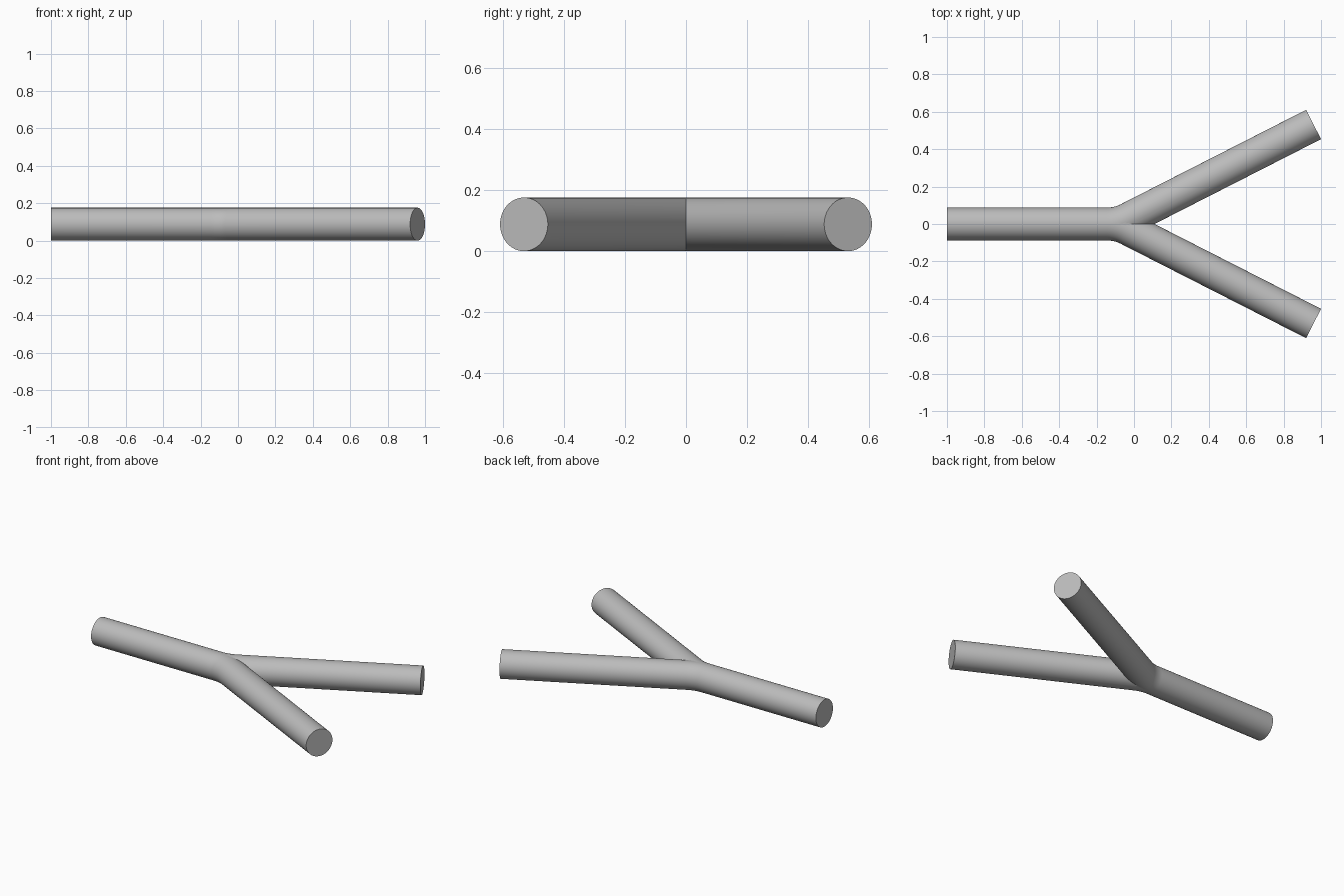
import bpy, bmesh, math
from mathutils import Vector

cube = bpy.data.objects.get("Cube")
if cube:
    bpy.data.objects.remove(cube, do_unlink=True)

RADIUS = 0.088
SIDES = 64
ANGLE = math.radians(27)
END = Vector((0.96, 0.532, RADIUS))
BEND_REACH = 0.06      # distance from the bend corner to each end of its arc
BEND_STEPS = 8

# Plain grey material
grey = bpy.data.materials.new("plain_grey")
grey.use_nodes = True
colour = (0.5, 0.5, 0.5, 1)
grey.diffuse_color = colour
grey.node_tree.nodes["Principled BSDF"].inputs["Base Color"].default_value = colour

# Centre line: straight trunk, short arc, straight branch
corner_x = END.x - END.y / math.tan(ANGLE)
arc_radius = BEND_REACH / math.tan(ANGLE / 2)
path = [(Vector((-1, 0, RADIUS)), 0.0)]
for i in range(BEND_STEPS + 1):
    a = ANGLE * i / BEND_STEPS
    x = corner_x - BEND_REACH + arc_radius * math.sin(a)
    y = arc_radius * (1 - math.cos(a))
    path.append((Vector((x, y, RADIUS)), a))
path.append((END, ANGLE))

# Sweep a round section along the centre line
bm = bmesh.new()
rings = []
for centre, a in path:
    side = Vector((-math.sin(a), math.cos(a), 0))
    ring = []
    for k in range(SIDES):
        t = math.tau * k / SIDES
        ring.append(bm.verts.new(centre + RADIUS * (side * math.cos(t) + Vector((0, 0, math.sin(t))))))
    rings.append(ring)
for r0, r1 in zip(rings, rings[1:]):
    for k in range(SIDES):
        n = (k + 1) % SIDES
        bm.faces.new((r0[k], r0[n], r1[n], r1[k]))
bm.faces.new(rings[0])
bm.faces.new(rings[-1])
bmesh.ops.recalc_face_normals(bm, faces=bm.faces)

# Keep the half on the branch's side of the centre plane
bmesh.ops.bisect_plane(bm, geom=bm.verts[:] + bm.edges[:] + bm.faces[:], dist=1e-5,
                       plane_co=(0, 0, 0), plane_no=(0, 1, 0), clear_inner=True)
mesh = bpy.data.meshes.new("forked_pipe")
bm.to_mesh(mesh)
bm.free()
mesh.materials.append(grey)
pipe = bpy.data.objects.new("forked_pipe", mesh)
bpy.context.collection.objects.link(pipe)

# Mirror into the full fork, then smooth the round walls
bpy.ops.object.select_all(action="DESELECT")
pipe.select_set(True)
bpy.context.view_layer.objects.active = pipe
mirror = pipe.modifiers.new("mirror", "MIRROR")
mirror.use_axis = (False, True, False)
mirror.merge_threshold = 0.0005
bpy.ops.object.modifier_apply(modifier=mirror.name)
bpy.ops.object.shade_smooth_by_angle(angle=math.radians(30))
